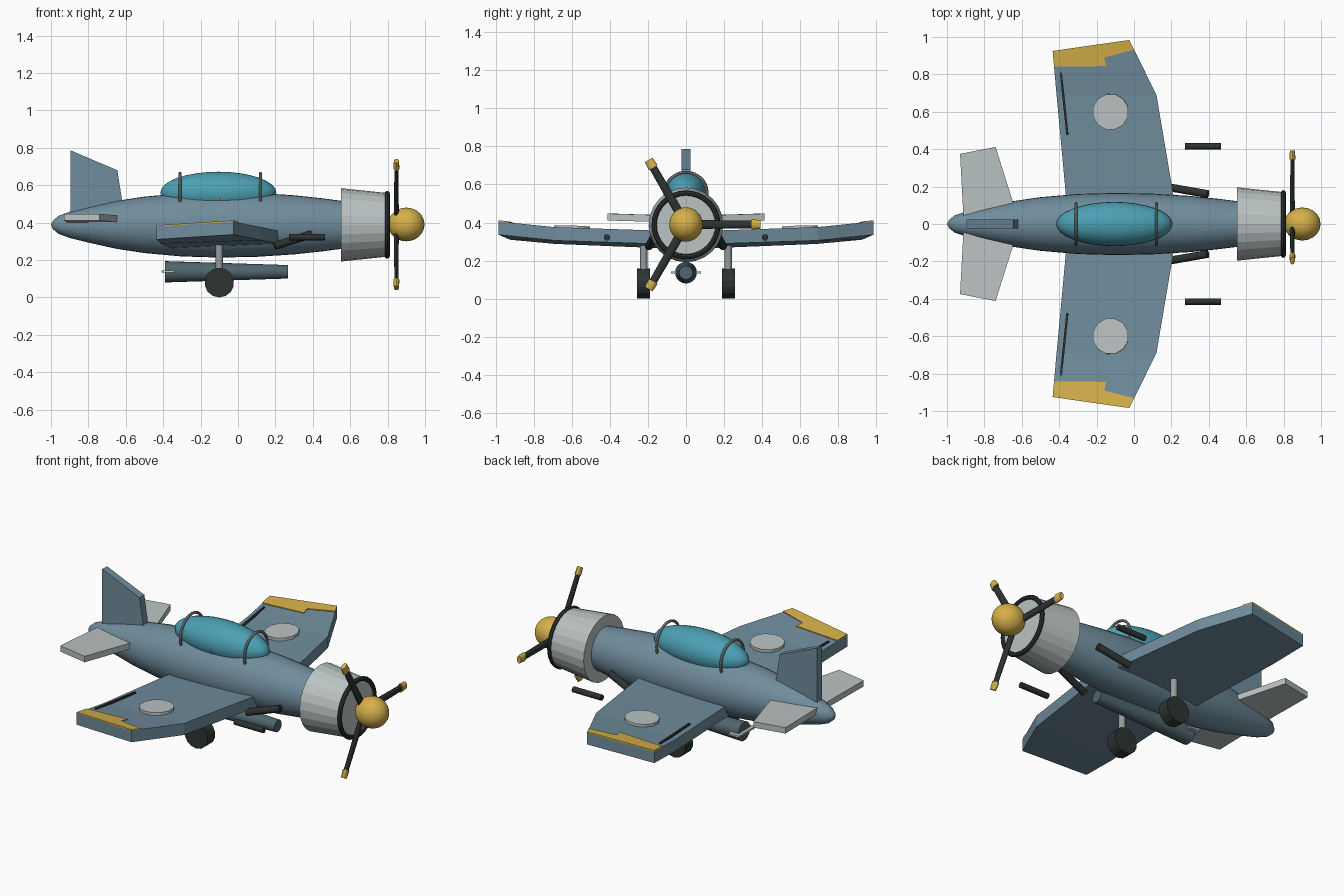
import bpy, bmesh
from math import pi, cos, sin, radians
from mathutils import Vector, Matrix

cube = bpy.data.objects.get("Cube")
if cube:
    bpy.data.objects.remove(cube, do_unlink=True)


def material(name, *srgb):
    lin = [((c / 255 + 0.055) / 1.055) ** 2.4 for c in srgb] + [1]
    m = bpy.data.materials.new(name)
    m.use_nodes = True
    m.diffuse_color = lin
    m.node_tree.nodes["Principled BSDF"].inputs["Base Color"].default_value = lin
    return m


BLUE = material("slate blue", 112, 141, 157)
SLATE = material("dark slate", 80, 101, 110)
GREY = material("light grey", 187, 195, 195)
STEEL = material("steel grey", 150, 157, 158)
DARK = material("charcoal", 45, 51, 50)
GOLD = material("golden yellow", 214, 176, 74)
TEAL = material("teal glass", 76, 160, 180)

AXIS_Z = 0.388  # height of the fuselage axis


def finish(name, bm, mat, smooth=False, mirror=False):
    bmesh.ops.remove_doubles(bm, verts=bm.verts, dist=1e-5)
    bmesh.ops.recalc_face_normals(bm, faces=bm.faces)
    mesh = bpy.data.meshes.new(name)
    bm.to_mesh(mesh)
    bm.free()
    mesh.materials.append(mat)
    if smooth:
        mesh.polygons.foreach_set("use_smooth", [True] * len(mesh.polygons))
        mesh.set_sharp_from_angle(angle=radians(40))
    obj = bpy.data.objects.new(name, mesh)
    bpy.context.collection.objects.link(obj)
    if mirror:
        mod = obj.modifiers.new("other_side", "MIRROR")
        mod.use_axis = (False, True, False)
    return obj


def lathe(name, profile, mat, z=AXIS_Z, segs=32, smooth=True, closed=False, squash=1.0):
    """Turn (x, radius) points around the x direction at height z."""
    bm = bmesh.new()
    vs = [bm.verts.new((x, 0, r)) for x, r in profile]
    pairs = list(zip(vs, vs[1:])) + ([(vs[-1], vs[0])] if closed else [])
    edges = [bm.edges.new(p) for p in pairs]
    bmesh.ops.spin(bm, geom=vs + edges, cent=(0, 0, 0), axis=(1, 0, 0),
                   angle=2 * pi, steps=segs, use_merge=True)
    bmesh.ops.transform(bm, verts=bm.verts,
                        matrix=Matrix.Translation((0, 0, z)) @ Matrix.Diagonal((1, squash, 1, 1)))
    return finish(name, bm, mat, smooth)


def hoop(name, x, z, major, minor, mat):
    ring = [(x + minor * cos(a * pi / 4), major + minor * sin(a * pi / 4)) for a in range(8)]
    return lathe(name, ring, mat, z, 32, True, True)


def rod(name, a, b, r1, r2, mat, segs=16, smooth=True, mirror=False, flat=1.0):
    """Capped cone from a to b; flat squeezes it in x."""
    a, b = Vector(a), Vector(b)
    d = b - a
    bm = bmesh.new()
    bmesh.ops.create_cone(bm, cap_ends=True, segments=segs, radius1=r1, radius2=r2, depth=d.length)
    mid = (a + b) / 2
    spin = d.to_track_quat("Z", "Y").to_matrix().to_4x4()
    bmesh.ops.transform(bm, verts=bm.verts, matrix=Matrix.Translation(mid)
                        @ Matrix.Diagonal((flat, 1, 1, 1)) @ spin)
    return finish(name, bm, mat, smooth, mirror)


def ellipsoid(name, centre, radii, mat):
    bm = bmesh.new()
    bmesh.ops.create_uvsphere(bm, u_segments=32, v_segments=16, radius=1,
                              matrix=Matrix.Translation(centre) @ Matrix.Diagonal((*radii, 1)))
    return finish(name, bm, mat, True)


def slab(name, sections, offset, mat, mirror=False):
    """Panel through pairs of points, thickened by an offset."""
    bm = bmesh.new()
    off = Vector(offset)
    loops = [[bm.verts.new(p) for p in (a, b, Vector(b) + off, Vector(a) + off)]
             for a, b in sections]
    for s, t in zip(loops, loops[1:]):
        for i in range(4):
            j = (i + 1) % 4
            bm.faces.new((s[i], s[j], t[j], t[i]))
    bm.faces.new(loops[0])
    bm.faces.new(loops[-1])
    return finish(name, bm, mat, False, mirror)


# Fuselage
lathe("fuselage", [(-1, 0), (-0.99, 0.022), (-0.96, 0.048), (-0.9, 0.07), (-0.8, 0.095),
                   (-0.65, 0.128), (-0.5, 0.151), (-0.3, 0.169), (-0.1, 0.175), (0.1, 0.171),
                   (0.3, 0.158), (0.45, 0.142), (0.6, 0.122), (0.6, 0)], BLUE, squash=0.95)

# Engine cowling, lip and spinner
lathe("cowling", [(0.55, 0), (0.55, 0.196), (0.8, 0.17), (0.8, 0)], GREY, segs=24, smooth=False)
hoop("cowling_lip", 0.798, AXIS_Z, 0.167, 0.014, DARK)
ellipsoid("spinner", (0.9, 0, AXIS_Z + 0.002), (0.097, 0.088, 0.09), GOLD)

# Propeller blades with painted tips
for i in range(3):
    ang = i * 2 * pi / 3
    hub = Vector((0.847, 0, AXIS_Z + 0.002))
    ray = Vector((0, cos(ang), sin(ang)))
    rod(f"propeller_blade_{i + 1}", hub, hub + ray * 0.36, 0.024, 0.02, DARK, 12, flat=0.55)
    rod(f"blade_tip_{i + 1}", hub + ray * 0.345, hub + ray * 0.392, 0.027, 0.023, GOLD, 12, flat=0.6)

# Canopy and its frame hoops
ellipsoid("canopy", (-0.105, 0, 0.56), (0.31, 0.118, 0.112), TEAL)
for label, x in (("rear", -0.31), ("middle", -0.1), ("front", 0.12)):
    hoop(f"canopy_hoop_{label}", x, 0.554, 0.11, 0.008, STEEL)

# Wings
root, mid, tip = [
    ((-0.35, 0, 0.33), (0.237, 0, 0.353)),
    ((-0.414, 0.69, 0.358), (0.12, 0.69, 0.376)),
    ((-0.435, 0.925, 0.38), (-0.025, 0.984, 0.406))]
slab("wings", [root, mid, tip], (0, 0, -0.07), BLUE, True)


def outer_panel(u, v, lift=0.006):
    inner = Vector(mid[0]).lerp(Vector(mid[1]), u)
    outer = Vector(tip[0]).lerp(Vector(tip[1]), u)
    return inner.lerp(outer, v) + Vector((0, 0, lift))


# Painted wing tips, aileron slots and wing discs
slab("wing_tip_paint", [(outer_panel(u, v), outer_panel(u, 1)) for u, v in
                        ((0, 0.64), (0.6, 0.57), (0.61, 0.74), (1, 0.82))],
     (0, 0, -0.009), GOLD, True)
slab("aileron_slots", [((-0.362, 0.476, 0.36), (-0.35, 0.476, 0.36)),
                       ((-0.397, 0.81, 0.377), (-0.385, 0.81, 0.377))],
     (0, 0, -0.02), DARK, True)
normal = Vector((-0.037, -0.035, 1))
disc = Vector((-0.125, 0.6, 0.363))
rod("wing_discs", disc, disc + normal * 0.018, 0.097, 0.097, GREY, 12, False, True)

# Tail surfaces
slab("tailplanes", [((-0.91, 0, 0.435), (-0.61, 0, 0.435)),
                    ((-0.93, 0.375, 0.447), (-0.74, 0.412, 0.447))],
     (0, 0, -0.036), GREY, True)
slab("tail_fin", [((-0.895, -0.023, 0.42), (-0.61, -0.023, 0.45)),
                  ((-0.895, -0.023, 0.52), (-0.62, -0.023, 0.52)),
                  ((-0.895, -0.023, 0.786), (-0.645, -0.023, 0.68))],
     (0, 0.046, 0), BLUE)

# Landing gear
rod("gear_struts", (-0.1, 0.222, 0.08), (-0.1, 0.222, 0.3), 0.019, 0.019, STEEL, 12, True, True)
rod("wheels", (-0.1, 0.188, 0.079), (-0.1, 0.258, 0.079), 0.079, 0.079, DARK, 14, False, True)

# Belly tank with its stabiliser
rod("belly_tank", (-0.39, 0, 0.137), (0.268, 0, 0.137), 0.057, 0.036, SLATE, 20)
slab("tank_stabiliser", [((-0.41, -0.08, 0.143), (-0.34, -0.08, 0.143)),
                         ((-0.41, 0.08, 0.143), (-0.34, 0.08, 0.143))],
     (0, 0, -0.011), GREY)

# Guns and exhaust pipes
rod("guns", (0.272, 0.415, 0.322), (0.465, 0.415, 0.322), 0.017, 0.017, DARK, 12, True, True)
rod("exhausts", (0.195, 0.195, 0.275), (0.395, 0.16, 0.338), 0.021, 0.021, DARK, 12, True, True)
